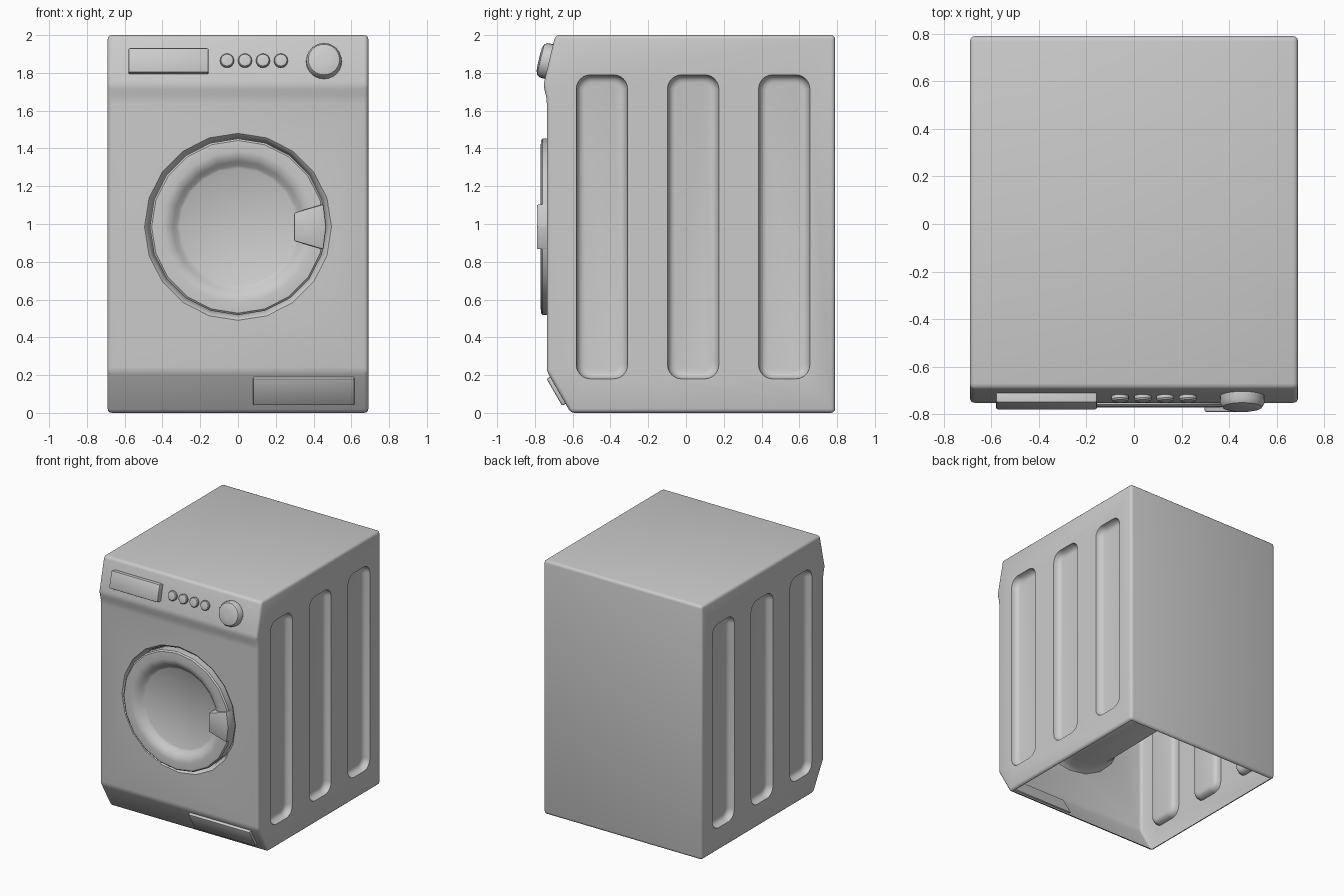
import bpy, bmesh
from math import sin, cos, pi, radians, atan2
from mathutils import Vector, Matrix

if "Cube" in bpy.data.objects:
    bpy.data.objects.remove(bpy.data.objects["Cube"])


def finish(name, bm, smooth=35):
    bmesh.ops.recalc_face_normals(bm, faces=bm.faces[:])
    me = bpy.data.meshes.new(name)
    bm.to_mesh(me)
    bm.free()
    ob = bpy.data.objects.new(name, me)
    bpy.context.collection.objects.link(ob)
    if smooth:
        smooth_object(ob, smooth)
    return ob


def smooth_object(ob, angle):
    bpy.ops.object.select_all(action='DESELECT')
    bpy.context.view_layer.objects.active = ob
    ob.select_set(True)
    bpy.ops.object.shade_smooth_by_angle(angle=radians(angle))


def loft(bm, loops, caps):
    """Bridge equal-length closed point loops, capping the chosen ends."""
    rings = [[bm.verts.new(p) for p in lp] for lp in loops]
    n = len(rings[0])
    for a, b in zip(rings, rings[1:]):
        for i in range(n):
            j = (i + 1) % n
            bm.faces.new((a[i], a[j], b[j], b[i]))
    if caps[0]:
        bm.faces.new(rings[0])
    if caps[1]:
        bm.faces.new(rings[-1])


def place(loc, tilt):
    return Matrix.Translation(loc) @ Matrix.Rotation(tilt, 4, 'X')


def revolve(name, profile, segs, loc, tilt=0, caps=(True, True), smooth=35):
    """Turn (radius, outward distance) points around the front-facing axis."""
    m = place(loc, tilt)
    loops = [[m @ Vector((r * cos(2 * pi * i / segs), -d, r * sin(2 * pi * i / segs)))
              for i in range(segs)] for r, d in profile]
    bm = bmesh.new()
    loft(bm, loops, caps)
    return finish(name, bm, smooth)


def plate(name, pts, back, front, bevel, loc=(0, 0, 0), tilt=0):
    """Thin raised plate from an x-z outline with softened front edges."""
    m = place(loc, tilt)
    bm = bmesh.new()
    loft(bm, [[m @ Vector((x, -d, z)) for x, z in pts] for d in (back, front)], (True, True))
    bm.faces.ensure_lookup_table()
    back_face = bm.faces[-2]
    edges = [e for e in bm.edges if back_face not in e.link_faces]
    bmesh.ops.bevel(bm, geom=edges, offset=bevel, segments=2, profile=0.5, affect='EDGES')
    return finish(name, bm)


def rect(w, h):
    return [(-w / 2, -h / 2), (w / 2, -h / 2), (w / 2, h / 2), (-w / 2, h / 2)]


# cabinet: side profile pulled across the width, all edges rounded
W = 0.69
profile = [(0.79, 0), (0.79, 2), (-0.692, 2), (-0.755, 1.735), (-0.737, 1.66),
           (-0.737, 0.22), (-0.61, 0)]
bm = bmesh.new()
loft(bm, [[(x, y, z) for y, z in profile] for x in (-W, W)], (True, True))
bmesh.ops.recalc_face_normals(bm, faces=bm.faces[:])
edges = [e for e in bm.edges if e.calc_face_angle() > radians(8)]
bmesh.ops.bevel(bm, geom=edges, offset=0.022, segments=3, profile=0.5, affect='EDGES')
cabinet = finish("cabinet", bm, 0)
cutters = []


# pressed side panels: tapered rounded rectangles cut into both sides
def rounded(x, yc, zc, w, h, r):
    pts = []
    for k, (sy, sz) in enumerate(((1, 1), (-1, 1), (-1, -1), (1, -1))):
        for i in range(7):
            a = k * pi / 2 + i * pi / 12
            pts.append((x, yc + sy * (w / 2 - r) + r * cos(a),
                        zc + sz * (h / 2 - r) + r * sin(a)))
    return pts


for side in (-1, 1):
    for yc in (-0.445, 0.038, 0.52):
        bm = bmesh.new()
        steps = ((0.74, 0), (0.69, 0), (0.67, 0.004), (0.652, 0.014), (0.643, 0.027), (0.64, 0.042))
        loft(bm, [rounded(side * x, yc, 0.985, 0.272 - 2 * s, 1.61 - 2 * s, 0.075 - s * 0.8)
                  for x, s in steps], (True, True))
        cutters.append(finish("side_panel_cutter", bm, 0))

# drum well behind the door
DOOR = (0, -0.737, 0.985)
cutters.append(revolve("drum_cutter",
                       [(0.495, 0.06), (0.495, 0), (0.482, -0.012), (0.472, -0.04),
                        (0.46, -0.1), (0.45, -0.95), (0.42, -1.0)],
                       20, DOOR, smooth=0))

for c in cutters:
    mod = cabinet.modifiers.new("cut", 'BOOLEAN')
    mod.operation = 'DIFFERENCE'
    mod.solver = 'EXACT'
    mod.object = c
dg = bpy.context.evaluated_depsgraph_get()
shell = bpy.data.meshes.new_from_object(cabinet.evaluated_get(dg))
cabinet.modifiers.clear()
cabinet.data = shell
for c in cutters:
    bpy.data.objects.remove(c, do_unlink=True)

# open underside
bm = bmesh.new()
bm.from_mesh(shell)
under = [f for f in bm.faces if f.normal.z < -0.99 and f.calc_center_median().z < 0.002]
bmesh.ops.delete(bm, geom=under, context='FACES')
bm.to_mesh(shell)
bm.free()
smooth_object(cabinet, 35)

# door ring with dished glass
revolve("door", [(0.466, -0.05), (0.467, 0.022), (0.457, 0.031), (0.40, 0.034), (0.37, 0.027),
                 (0.345, 0.008), (0.325, -0.012), (0.31, -0.02)],
        20, DOOR, caps=(False, True))

# door handle
plate("door_handle", [(0.297, 0.91), (0.452, 0.865), (0.467, 0.985), (0.452, 1.105), (0.297, 1.06)],
      -0.01, 0.053, 0.008, (0, -0.737, 0))

# control panel parts on the tilted top strip
TILT = -atan2(0.063, 0.265)


def on_panel(x, z):
    return (x, -0.692 - (2 - z) * 0.063 / 0.265, z)


plate("detergent_drawer", rect(0.425, 0.134), -0.01, 0.042, 0.01, on_panel(-0.368, 1.858), TILT)
for i in range(4):
    revolve(f"button_{i + 1}", [(0.037, -0.01), (0.037, 0.014), (0.032, 0.021), (0.018, 0.024)],
            16, on_panel(-0.058 + 0.095 * i, 1.863), TILT)
revolve("program_knob", [(0.095, -0.01), (0.093, 0.03), (0.083, 0.046), (0.06, 0.053), (0.03, 0.055)],
        24, on_panel(0.455, 1.86), TILT)

# filter flap on the sloped kick strip
plate("filter_flap", rect(0.535, 0.165), -0.008, 0.022, 0.008,
      (0.348, -0.678, 0.12), atan2(0.127, 0.22))
